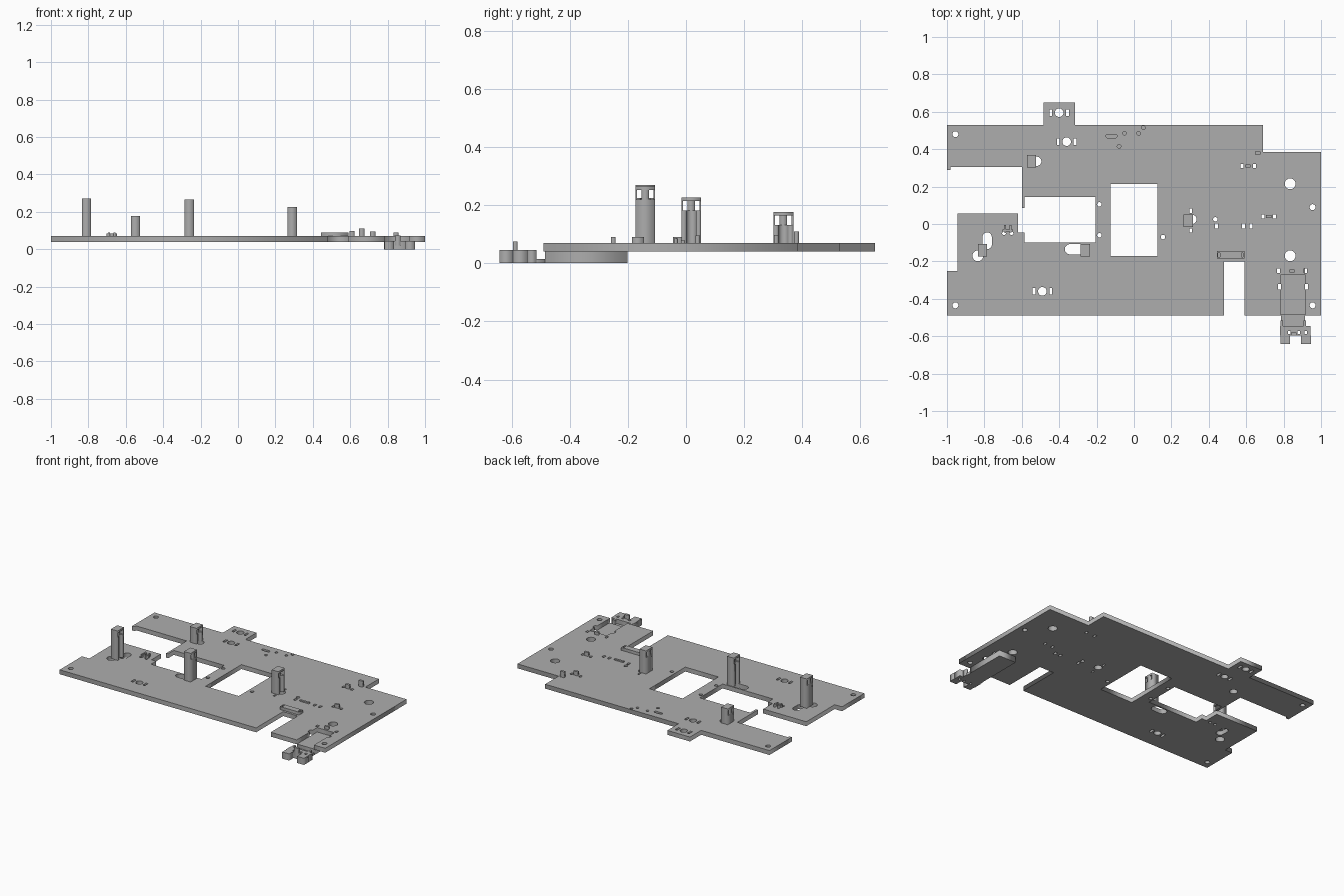
import bpy
import math

default_cube = bpy.data.objects.get("Cube")
if default_cube:
    bpy.data.objects.remove(default_cube, do_unlink=True)

grey = bpy.data.materials.new("plain grey")
grey.use_nodes = True
grey.diffuse_color = (.42, .42, .42, 1)
grey.node_tree.nodes["Principled BSDF"].inputs["Base Color"].default_value = grey.diffuse_color

BOTTOM, TOP = .04, .07


def extrude_loops(name, loops, low, high):
    """Fill an outline with holes and give it thickness."""
    curve = bpy.data.curves.new(name, 'CURVE')
    curve.dimensions = '2D'
    curve.fill_mode = 'BOTH'
    curve.extrude = (high - low) / 2
    for loop in loops:
        spline = curve.splines.new('POLY')
        spline.points.add(len(loop) - 1)
        for point, (x, y) in zip(spline.points, loop):
            point.co = (x, y, 0, 1)
        spline.use_cyclic_u = True
    helper = bpy.data.objects.new(name + " helper", curve)
    bpy.context.collection.objects.link(helper)
    graph = bpy.context.evaluated_depsgraph_get()
    mesh = bpy.data.meshes.new_from_object(helper.evaluated_get(graph))
    bpy.data.objects.remove(helper, do_unlink=True)
    mesh.materials.clear()
    mesh.materials.append(grey)
    part = bpy.data.objects.new(name, mesh)
    part.location.z = (low + high) / 2
    bpy.context.collection.objects.link(part)
    return part


def rectangle(x, y, width, depth):
    w, d = width / 2, depth / 2
    return [(x - w, y - d), (x + w, y - d), (x + w, y + d), (x - w, y + d)]


def circle(x, y, radius, stretch_x=0, stretch_y=0, sides=24):
    """Circle, or a rounded slot when stretched along one axis."""
    points = []
    for i in range(sides):
        angle = math.tau * (i + .5) / sides
        c, s = math.cos(angle), math.sin(angle)
        points.append((x + radius * c + math.copysign(stretch_x, c),
                       y + radius * s + math.copysign(stretch_y, s)))
    return points


def block(name, x, y, width, depth, low, high):
    return extrude_loops(name, [rectangle(x, y, width, depth)], low, high)


# Base plate outline, running round from the front right corner
outline = [
    (-1, -.49), (.48, -.49), (.48, -.2), (.59, -.2), (.59, -.49), (.785, -.49),
    (.785, -.35), (.77, -.35), (.77, -.32), (.785, -.32), (.785, -.27),
    (.915, -.27), (.915, -.32), (.93, -.32), (.93, -.35), (.915, -.35),
    (.915, -.49), (1, -.49), (1, .385), (.69, .385), (.69, .53),
    (-.315, .53), (-.315, .65), (-.485, .65), (-.485, .53), (-1, .53),
    (-1, .29), (-.98, .29), (-.98, .305), (-.6, .305), (-.6, .085),
    (-.585, .085), (-.585, .145), (-.205, .145), (-.205, -.1),
    (-.585, -.1), (-.585, -.045), (-.62, -.045), (-.62, .055),
    (-.945, .055), (-.945, -.25), (-1, -.25),
]
loops = [outline, rectangle(0, .022, .25, .385)]

# Screw holes and locating holes
for x, y in [(-.955, .48), (-.955, -.435), (.955, .09), (.955, -.435)]:
    loops.append(circle(x, y, .016))
for x, y in [(.835, .215), (.835, -.17), (-.835, -.17)]:
    loops.append(circle(x, y, .029))
for x, y in [(-.185, .105), (-.185, -.06), (.155, -.07), (.435, .025)]:
    loops.append(circle(x, y, .012, sides=16))

# Openings beside the posts
loops.append(circle(-.52, .335, .025))
loops.append(circle(.31, .025, .025))
loops.append(circle(-.315, -.135, .027, stretch_x=.028))
loops.append(circle(-.785, -.09, .025, stretch_y=.02))
for side in (-1, 1):
    loops.append(rectangle(.303, .018 + side * .053, .012, .022))

# Round holes flanked by a pair of slots
for x, y in [(-.36, .44), (-.49, -.36), (-.4, .595)]:
    loops.append(circle(x, y, .023))
    for side in (-1, 1):
        loops.append(rectangle(x + side * .045, y, .015, .036))

# Clip slots: centre, spacing of the two slots, height of the clip
clips = [(.61, .31, .033, .098), (.662, .38, .03, .11),
         (.72, .04, .03, .096), (.845, -.25, .072, .09)]
for x, y, spacing, height in clips:
    for side in (-1, 1):
        if y < .37:
            loops.append(rectangle(x + side * spacing, y, .016, .022))
    block("clip", x, y, .028, .016, TOP, height)
for x in (.44, .585, .625):
    loops.append(rectangle(x, -.01, .016, .026))
for side in (-1, 1):
    loops.append(circle(-.675 + side * .02, -.05, .01, sides=12))

# Shallow pits near the back edge
pits = [(-.12, .47, .02), (-.08, .415, 0), (-.05, .485, 0), (.025, .485, 0), (.05, .515, 0)]
for x, y, stretch in pits:
    pit = circle(x, y, .01, stretch_x=stretch, sides=12)
    loops.append(pit)
    extrude_loops("pit_floor", [pit], BOTTOM, BOTTOM + .012)

extrude_loops("base_plate", loops, BOTTOM, TOP)


def post(x, y, top, facing):
    """Square post with a round groove on one side and two top windows."""
    half_width, half_depth, radius = .025, .034, .017
    groove = []
    for i in range(13):
        angle = math.pi * i / 12
        groove.append((half_width - radius * math.sin(angle), radius * math.cos(angle)))
    section = [(half_width, half_depth), (-half_width, half_depth),
               (-half_width, -half_depth), (half_width, -half_depth)]
    section += groove[::-1]
    section = [(x + facing * u, y + v) for u, v in section]
    window_top, window_low = top - .013, top - .045
    extrude_loops("post_body", [section], TOP, window_low)
    block("post_core", x - facing * .008, y, .034, .026, window_low, window_top)
    for side in (-1, 1):
        block("post_cheek", x, y + side * .031, .05, .006, window_low, window_top)
    block("post_cap", x, y, .05, .068, window_top, top)


# Upright posts
post(-.81, -.14, .27, 1)
post(-.26, -.14, .265, -1)
post(-.548, .335, .177, 1)
post(.29, .018, .227, 1)

# Low cover beside the front notch, with a slot at each end
cover = [rectangle(.517, -.165, .145, .04)]
for side in (-1, 1):
    cover.append(rectangle(.517 + side * .062, -.165, .01, .022))
extrude_loops("notch_cover", cover, TOP, .09)

# Low ridge and small latch
block("ridge", .51, -.01, .07, .014, TOP, .078)
for side in (-1, 1):
    block("latch_arm", -.675 + side * .015, -.025, .01, .04, TOP, .09)
block("latch_bar", -.675, -.035, .055, .012, TOP, .085)

# Hanging tray under the front right corner
block("tray", .85, -.343, .13, .285, 0, BOTTOM)
block("tray_lip", .85, -.52, .13, .07, 0, .015)
crossbar = [rectangle(.862, -.57, .165, .05)]
for x in (.83, .88, .918):
    crossbar.append(rectangle(x, -.58, .014, .018))
extrude_loops("tray_crossbar", crossbar, 0, .045)
for x in (.808, .92):
    block("tray_foot", x, -.618, .052, .046, 0, .045)
block("tray_tab", .855, -.588, .03, .016, .02, .074)
for x in (.79, .912):
    block("tray_side", x, -.53, .014, .03, 0, .045)
